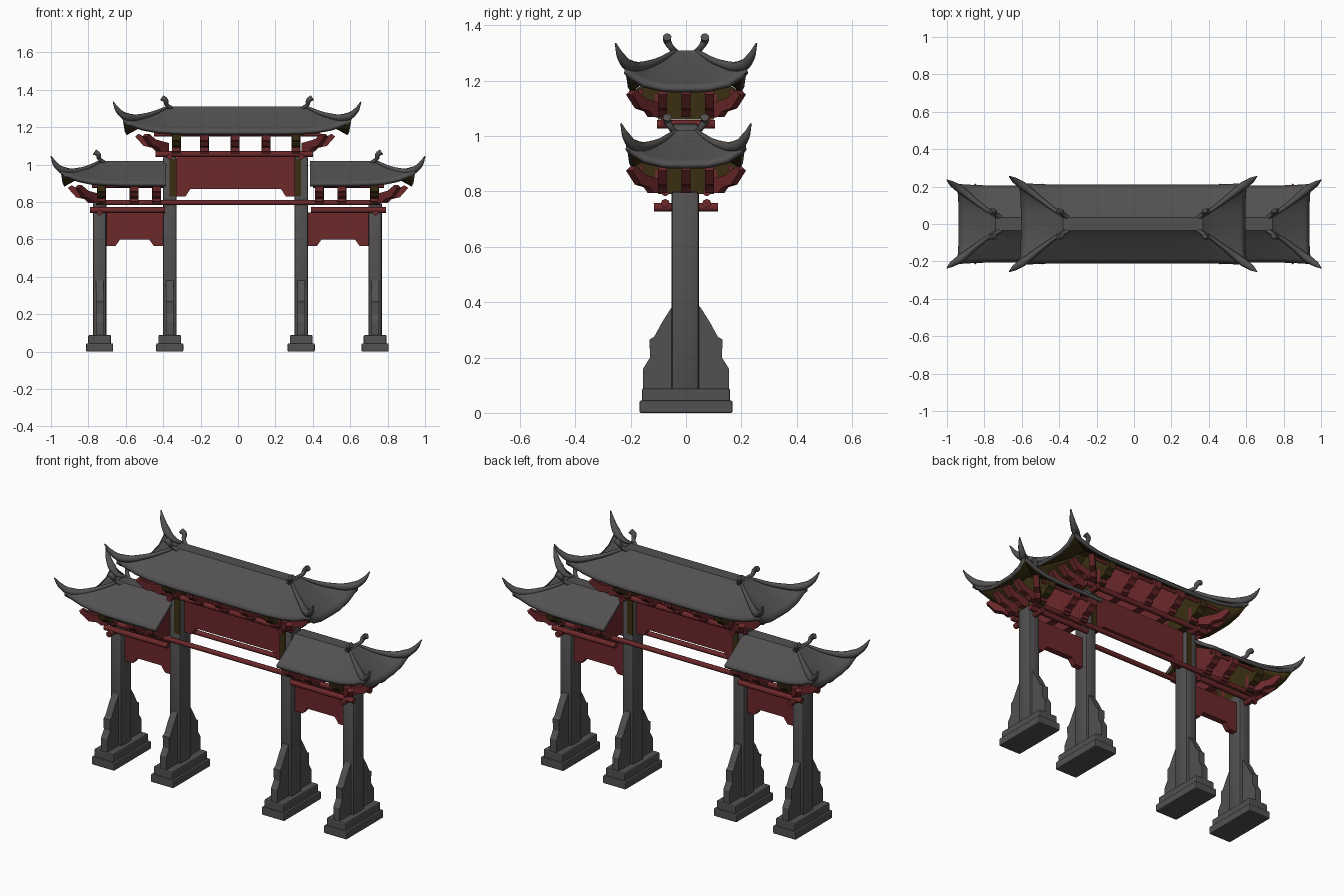
import bpy, bmesh, math
from mathutils import Matrix, Vector

if "Cube" in bpy.data.objects:
    bpy.data.objects.remove(bpy.data.objects["Cube"])


def material(name, rgb):
    m = bpy.data.materials.new(name)
    m.use_nodes = True
    m.diffuse_color = (*rgb, 1)
    m.node_tree.nodes["Principled BSDF"].inputs["Base Color"].default_value = (*rgb, 1)
    return m


STONE = material("grey stone", (0.085, 0.08, 0.08))
RED = material("dark red paint", (0.15, 0.021, 0.023))
OLIVE = material("dark olive wood", (0.043, 0.028, 0.006))


def finish(name, bm, *mats):
    mesh = bpy.data.meshes.new(name)
    bm.to_mesh(mesh)
    bm.free()
    ob = bpy.data.objects.new(name, mesh)
    bpy.context.collection.objects.link(ob)
    for m in mats:
        mesh.materials.append(m)
    return ob


def smooth(ob, angle=40):
    bpy.ops.object.select_all(action="DESELECT")
    ob.select_set(True)
    bpy.context.view_layer.objects.active = ob
    bpy.ops.object.shade_smooth_by_angle(angle=math.radians(angle))


def box(name, centre, size, mat, bevel=0.0):
    bm = bmesh.new()
    bmesh.ops.create_cube(bm, size=1, matrix=Matrix.Translation(centre) @ Matrix.Diagonal((*size, 1)))
    if bevel:
        bmesh.ops.bevel(bm, geom=bm.edges[:], offset=bevel, segments=2, affect="EDGES", profile=0.5)
    return finish(name, bm, mat)


def prism(name, points, thick, mat, place=(0, 0, 0), turn=0):
    """Outline in the x-z plane, given thickness along y, then turned about z."""
    bm = bmesh.new()
    face = bm.faces.new([bm.verts.new((x, -thick / 2, z)) for x, z in points])
    out = bmesh.ops.extrude_face_region(bm, geom=[face])
    moved = [v for v in out["geom"] if isinstance(v, bmesh.types.BMVert)]
    bmesh.ops.translate(bm, verts=moved, vec=(0, thick, 0))
    bmesh.ops.recalc_face_normals(bm, faces=bm.faces)
    bm.transform(Matrix.Translation(place) @ Matrix.Rotation(math.radians(turn), 4, "Z"))
    return finish(name, bm, mat)


def tube(name, path, radii, mat):
    """Round bar or tapered horn swept along a path."""
    cu = bpy.data.curves.new(name, "CURVE")
    cu.dimensions = "3D"
    cu.bevel_depth, cu.bevel_resolution, cu.use_fill_caps = 1.0, 2, True
    cu.resolution_u = 5
    sp = cu.splines.new("BEZIER")
    sp.bezier_points.add(len(path) - 1)
    for p, co, r in zip(sp.bezier_points, path, radii):
        p.co, p.radius = co, r
        p.handle_left_type = p.handle_right_type = "AUTO"
    ob = bpy.data.objects.new(name, cu)
    bpy.context.collection.objects.link(ob)
    mesh = bpy.data.meshes.new_from_object(ob.evaluated_get(bpy.context.evaluated_depsgraph_get()))
    bpy.data.objects.remove(ob)
    ob = bpy.data.objects.new(name, mesh)
    bpy.context.collection.objects.link(ob)
    mesh.materials.clear()
    mesh.materials.append(mat)
    smooth(ob, 50)


def roof(name, cx, ridge, eave, depth, top, drop, cut=None):
    """Hipped shell with lifted corners, built as rings from ridge to eave."""
    nx, ny, rings = 16, 8, 9
    sx = [math.sin(math.pi / 2 * (2 * i / nx - 1)) for i in range(nx)]
    sy = [math.sin(math.pi / 2 * (2 * i / ny - 1)) for i in range(ny)]
    loop = [(a, -1) for a in sx] + [(1, b) for b in sy]
    loop += [(-a, 1) for a in sx] + [(-1, -b) for b in sy]
    bm = bmesh.new()
    grid = []
    for i in range(rings):
        t = i / (rings - 1)
        a, b = ridge + (eave - ridge) * t, 0.035 + (depth - 0.035) * t
        row = []
        for px, py in loop:
            k = px ** 6 * py ** 4 * t * t
            flare = 1 + 0.05 * k
            z = top - drop * t ** 0.9 + 0.07 * k
            row.append(bm.verts.new((cx + px * a * (1 + 0.02 * k), py * b * flare, z)))
        grid.append(row)
    n = len(loop)
    bm.faces.new(grid[0])
    for r0, r1 in zip(grid, grid[1:]):
        for j in range(n):
            bm.faces.new((r0[j], r1[j], r1[(j + 1) % n], r0[(j + 1) % n]))
    if cut is not None:
        bmesh.ops.bisect_plane(bm, geom=bm.verts[:] + bm.edges[:] + bm.faces[:], plane_co=(cut, 0, 0),
                               plane_no=(-math.copysign(1, cut), 0, 0), clear_outer=True)
    bmesh.ops.recalc_face_normals(bm, faces=bm.faces)
    if sum(f.normal.z for f in bm.faces) < 0:
        bmesh.ops.reverse_faces(bm, faces=bm.faces)
    ob = finish(name, bm, STONE, OLIVE)
    mod = ob.modifiers.new("thickness", "SOLIDIFY")
    mod.thickness, mod.offset, mod.material_offset = 0.02, -1, 1
    smooth(ob, 35)


def horn_and_finial(label, s, sy, cx, ridge, eave, depth, top):
    """Hip ridge sweeping up to a pointed tip, with a curled ornament at its start."""
    p = lambda x, y, z: (cx + s * x, sy * y, z)
    tube(label + "_hip_horn",
         [p(ridge - 0.01, 0.035, top), p((ridge + eave) / 2, depth * 0.6, top - 0.048),
          p(eave - 0.01, depth - 0.005, top - 0.055), p(eave + 0.035, depth + 0.025, top - 0.022),
          p(eave + 0.062, depth + 0.045, top + 0.025)],
         [0.007, 0.014, 0.022, 0.015, 0.003], STONE)
    tube(label + "_finial",
         [p(ridge - 0.025, 0.035, top - 0.01), p(ridge + 0.002, 0.055, top + 0.012),
          p(ridge + 0.008, 0.068, top + 0.035), p(ridge + 0.028, 0.068, top + 0.048)],
         [0.012, 0.011, 0.014, 0.016], STONE)


# Corbel half outline (y, height) and end arm outline (reach, height)
CORBEL = [(0.10, 0), (0.11, 0.03), (0.15, 0.04), (0.165, 0.06), (0.185, 0.07), (0.19, 0.105), (0.0, 0.215)]
ARM = [(0, 0), (0.06, 0), (0.08, 0.02), (0.125, 0.03), (0.17, 0.08), (0.15, 0.095), (0.10, 0.065), (0, 0.045)]


def corbel(x, z, h, mat):
    pts = [(y, v * h) for y, v in CORBEL] + [(-y, v * h) for y, v in CORBEL[-2::-1]]
    prism("roof_corbel", pts, 0.045, mat, (x, 0, z), 90)


def end_arms(s, x, z):
    for y, turn in ((-0.085, -45), (-0.085, 0), (0, 0), (0.085, 0), (0.085, 45)):
        angle = turn if s > 0 else 180 - turn
        prism("end_bracket_arm", ARM, 0.032, RED, (x, y, z), angle)


def panel(name, x0, x1, bottom, top, lift):
    foot, step = 0.05, 0.075
    prism(name, [(x0, top), (x0, bottom), (x0 + foot, bottom), (x0 + step, bottom + lift),
                 (x1 - step, bottom + lift), (x1 - foot, bottom), (x1, bottom), (x1, top)], 0.035, RED)


# Posts, stone bases and buttress slabs
BUTTRESS = [(0.03, 0.08), (0.155, 0.08), (0.155, 0.16), (0.13, 0.2), (0.132, 0.265), (0.115, 0.275),
            (0.085, 0.33), (0.05, 0.385), (0.03, 0.385)]
for label, x, height in (("right_outer", -0.74, 0.8), ("right_inner", -0.365, 1.045),
                         ("left_inner", 0.338, 1.045), ("left_outer", 0.733, 0.8)):
    smooth(box(label + "_post", (x, -0.003, height / 2 + 0.03), (0.073, 0.1, height - 0.06), STONE, 0.014))
    box(label + "_base_foot", (x, 0, 0.022), (0.145, 0.336, 0.045), STONE, 0.006)
    box(label + "_base_top", (x, 0, 0.064), (0.122, 0.318, 0.05), STONE, 0.007)
    for turn in (90, -90):
        prism(label + "_buttress", BUTTRESS, 0.04, STONE, (x, 0, 0), turn)
    if height > 1:
        inward = -math.copysign(0.02, x)
        for y in (-0.054, 0.048):
            box(label + "_olive_strip", (x + inward * 0.9, y, 0.93), (0.036, 0.006, 0.2), OLIVE)

# Hanging panels
panel("centre_panel", -0.33, 0.305, 0.83, 1.045, 0.04)
panel("right_panel", -0.705, -0.4, 0.565, 0.745, 0.035)
panel("left_panel", 0.372, 0.7, 0.565, 0.745, 0.035)

# Round beams along and across the gate
for y in (-0.075, 0.075):
    tube("long_beam", [(-0.76, y, 0.797), (0.76, y, 0.797)], [0.014] * 2, RED)
    tube("upper_beam", [(-0.44, y, 1.056), (0.4, y, 1.056)], [0.016] * 2, RED)
    for s in (-1, 1):
        tube("side_beam", [(s * 0.39, y, 0.757), (s * 0.79, y, 0.757)], [0.016] * 2, RED)
for x, z, r in ((-0.74, 0.743, 0.115), (0.735, 0.743, 0.115), (-0.365, 1.043, 0.105), (0.338, 1.043, 0.105)):
    tube("cross_beam", [(x, -r, z), (x, r, z)], [0.016] * 2, RED)

# Centre roof with its corbels
roof("centre_roof", -0.005, 0.375, 0.6, 0.21, 1.31, 0.135)
for x in (-0.33, -0.18, -0.015, 0.15, 0.31):
    corbel(x, 1.06, 1.0, OLIVE if abs(x) > 0.3 else RED)
    for y in (-0.1, 0.1):
        box("corbel_face_block", (x, y, 1.11), (0.048, 0.03, 0.085), RED, 0.006)
for y in (-0.165, 0.165):
    tube("centre_eave_rail", [(-0.45, y, 1.16), (0.44, y, 1.16)], [0.009] * 2, RED)
for s in (-1, 1):
    end_arms(s, -0.015 + s * 0.365, 1.07)
    for sy in (-1, 1):
        horn_and_finial("centre", s, sy, -0.005, 0.375, 0.6, 0.21, 1.31)

# Lower side roofs, cut off against the inner posts
for s, label in ((-1, "right"), (1, "left")):
    roof(label + "_roof", s * 0.39, 0.35, 0.548, 0.205, 1.02, 0.12, cut=s * 0.385)
    for x in (0.435, 0.555, 0.73):
        corbel(s * x, 0.79, 0.95, OLIVE if x > 0.7 else RED)
        for y in (-0.1, 0.1):
            box("corbel_face_block", (s * x, y, 0.84), (0.048, 0.03, 0.08), RED, 0.006)
    end_arms(s, s * 0.74, 0.795)
    for y in (-0.16, 0.16):
        tube(label + "_eave_rail", [(s * 0.4, y, 0.885), (s * 0.78, y, 0.885)], [0.009] * 2, RED)
    for sy in (-1, 1):
        horn_and_finial(label, s, sy, s * 0.39, 0.35, 0.548, 0.19, 1.02)
